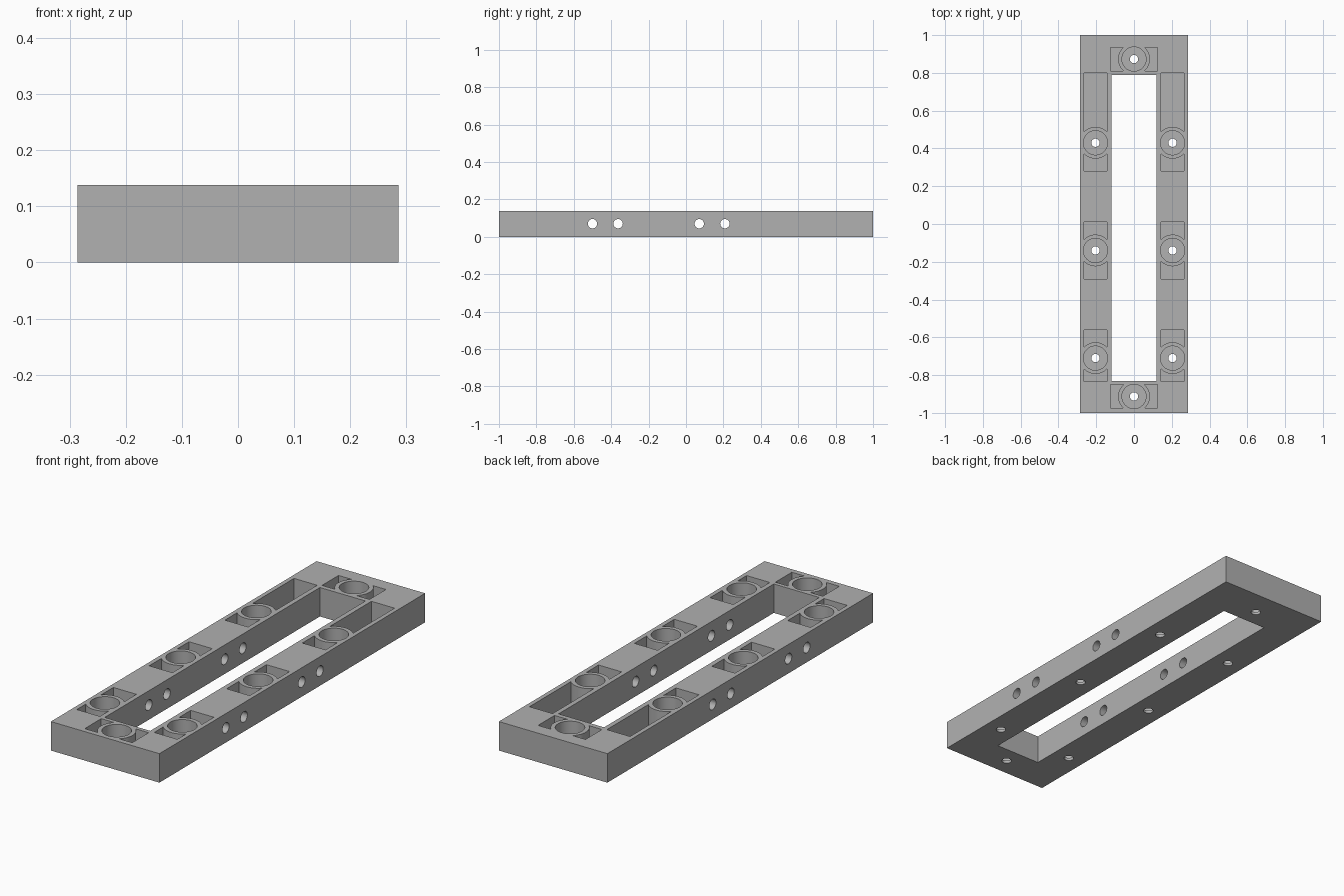
import bpy, bmesh, math
from mathutils import Matrix, Vector

cube = bpy.data.objects.get("Cube")
if cube:
    bpy.data.objects.remove(cube)

HX, HY, H = 0.286, 1.0, 0.138       # half width, half length, height
FLOOR = 0.014                        # thickness left under cups and pockets
CUP_R, COLLAR_R, BOLT_R, SIDE_R = 0.064, 0.084, 0.022, 0.025

grey = bpy.data.materials.new("mid grey")
grey.use_nodes = True
grey.diffuse_color = (0.44, 0.44, 0.44, 1)
bsdf = next(n for n in grey.node_tree.nodes if n.type == 'BSDF_PRINCIPLED')
bsdf.inputs["Base Color"].default_value = (0.44, 0.44, 0.44, 1)


def prism(bm, pts, z0, z1):
    """Extrude a counter-clockwise outline from z0 to z1."""
    lo = [bm.verts.new((x, y, z0)) for x, y in pts]
    hi = [bm.verts.new((x, y, z1)) for x, y in pts]
    bm.faces.new(lo[::-1])
    bm.faces.new(hi)
    n = len(pts)
    for i in range(n):
        j = (i + 1) % n
        bm.faces.new((lo[i], lo[j], hi[j], hi[i]))


def rect(x0, x1, y0, y1):
    return [(x0, y0), (x1, y0), (x1, y1), (x0, y1)]


def circle(cx, cy, r, n=48):
    return [(cx + r * math.cos(math.tau * i / n), cy + r * math.sin(math.tau * i / n))
            for i in range(n)]


def pocket(cx, cy, turn, reach, half):
    """Pocket outline: straight outer end, arc around the cup collar."""
    a = math.asin(half / COLLAR_R)
    pts = [(reach, -half), (reach, half)]
    pts += [(COLLAR_R * math.cos(a - 2 * a * i / 12), COLLAR_R * math.sin(a - 2 * a * i / 12))
            for i in range(13)]
    c, s = math.cos(turn), math.sin(turn)
    return [(cx + c * u - s * v, cy + s * u + c * v) for u, v in pts]


def finish(bm, name):
    me = bpy.data.meshes.new(name)
    bm.to_mesh(me)
    bm.free()
    ob = bpy.data.objects.new(name, me)
    bpy.context.scene.collection.objects.link(ob)
    return ob


# Solid block
bm = bmesh.new()
prism(bm, rect(-HX, HX, -HY, HY), 0, H)
frame = finish(bm, "frame")
frame.data.materials.append(grey)

# Cup centres with the reach of their two pockets
UP, DOWN = math.pi / 2, -math.pi / 2
cups = []
for x in (-0.204, 0.204):
    cups += [(x, 0.43, 0.061, {UP: 0.37, DOWN: 0.15}),
             (x, -0.14, 0.061, {UP: 0.15, DOWN: 0.15}),
             (x, -0.71, 0.061, {UP: 0.15, DOWN: 0.125})]
for y in (0.873, -0.913):
    cups.append((0, y, 0.062, {0: 0.125, math.pi: 0.125}))

# Central opening, cups and pockets
main = bmesh.new()
prism(main, rect(-0.12, 0.12, -0.832, 0.788), -0.1, H + 0.1)
bolts = bmesh.new()
for x, y, half, reaches in cups:
    prism(main, circle(x, y, CUP_R), FLOOR, H + 0.1)
    for turn, reach in reaches.items():
        prism(main, pocket(x, y, turn, reach, half), FLOOR, H + 0.1)
    prism(bolts, circle(x, y, BOLT_R, 32), -0.1, H * 0.5)

# Cross holes through both rails
sides = bmesh.new()
for y in (-0.5, -0.363, 0.071, 0.208):
    bmesh.ops.create_cone(sides, cap_ends=True, segments=32, radius1=SIDE_R, radius2=SIDE_R,
                          depth=0.8, matrix=Matrix.Translation(Vector((0, y, 0.07)))
                          @ Matrix.Rotation(math.pi / 2, 4, 'Y'))

cutters = [finish(main, "recess_cutter"), finish(bolts, "bolt_cutter"),
           finish(sides, "cross_hole_cutter")]
for cutter in cutters:
    cutter.hide_render = True
    mod = frame.modifiers.new(cutter.name, 'BOOLEAN')
    mod.operation = 'DIFFERENCE'
    mod.solver = 'EXACT'
    mod.object = cutter

# Bake the cuts and drop the cutters
bpy.context.view_layer.update()
graph = bpy.context.evaluated_depsgraph_get()
baked = bpy.data.meshes.new_from_object(frame.evaluated_get(graph))
frame.modifiers.clear()
frame.data = baked
baked.name = "frame"
baked.materials.clear()
baked.materials.append(grey)
for p in baked.polygons:
    p.material_index = 0
for cutter in cutters:
    bpy.data.objects.remove(cutter)

# Smooth cup walls, crisp edges
for ob in bpy.context.selected_objects:
    ob.select_set(False)
frame.select_set(True)
bpy.context.view_layer.objects.active = frame
bpy.ops.object.shade_smooth_by_angle(angle=math.radians(30))
